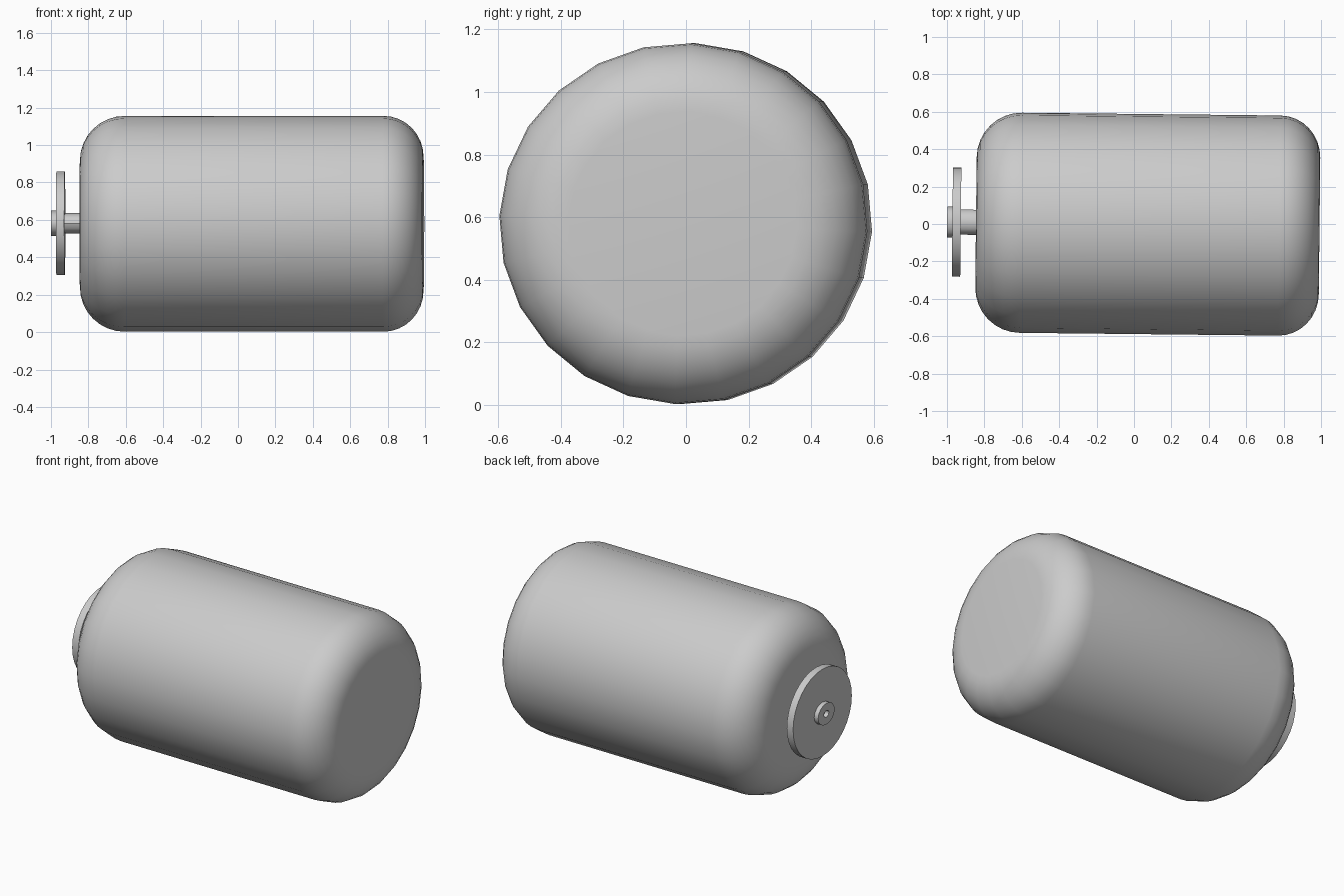
import bpy, bmesh, math

if "Cube" in bpy.data.objects:
    bpy.data.objects.remove(bpy.data.objects["Cube"])

YAW = -0.0107  # the whole roller sits slightly skewed about z


def lathe(name, profile, sides, ry=1.0, rz=1.0, z=0.58, phase=0.0):
    """Turn (x, radius) points about the x axis; radius 0 makes a pole."""
    bm = bmesh.new()
    rings = []
    for x, r in profile:
        if r == 0:
            rings.append([bm.verts.new((x, 0, 0))])
            continue
        ring = []
        for i in range(sides):
            a = phase + 2 * math.pi * i / sides
            ring.append(bm.verts.new((x, r * ry * math.cos(a), r * rz * math.sin(a))))
        rings.append(ring)
    for a, b in zip(rings, rings[1:]):
        for i in range(sides):
            j = (i + 1) % sides
            if len(a) == 1:
                bm.faces.new((a[0], b[j], b[i]))
            elif len(b) == 1:
                bm.faces.new((a[i], a[j], b[0]))
            else:
                bm.faces.new((a[i], a[j], b[j], b[i]))
    bmesh.ops.recalc_face_normals(bm, faces=bm.faces)
    me = bpy.data.meshes.new(name)
    bm.to_mesh(me)
    bm.free()
    ob = bpy.data.objects.new(name, me)
    bpy.context.collection.objects.link(ob)
    ob.location.z = z
    ob.rotation_euler.z = YAW
    bpy.ops.object.select_all(action='DESELECT')
    ob.select_set(True)
    bpy.context.view_layer.objects.active = ob
    bpy.ops.object.shade_smooth_by_angle(angle=math.radians(35))
    return ob


# Drum: straight wall between two rounded shoulders with flat ends
R, N = 1.0, 8
left, right = -0.845, 0.992
profile = [(left, 0)]
for i in range(N + 1):
    t = math.pi / 2 * i / N
    profile.append((left + 0.24 * (1 - math.cos(t)), R - 0.41 * (1 - math.sin(t))))
for i in range(N + 1):
    t = math.pi / 2 * i / N
    profile.append((right - 0.215 * (1 - math.sin(t)), R - 0.38 * (1 - math.cos(t))))
profile.append((right, 0))
lathe("drum", profile, 24, 0.589, 0.5775, 0.579, math.radians(-2.5))

# Neck between drum and flange
lathe("neck", [(-0.84, 0), (-0.84, 1), (-0.93, 1), (-0.93, 0)],
      12, 0.067, 0.054, 0.582)

# Round flange
lathe("flange", [(-0.926, 0), (-0.926, 1), (-0.971, 1), (-0.971, 0)],
      32, 0.292, 0.278, 0.582)

# Hub cap with a small blind hole
lathe("hub_cap", [(-0.965, 0), (-0.965, 1), (-0.999, 1), (-0.999, 0.3),
                  (-0.972, 0.3), (-0.972, 0)],
      16, 0.082, 0.068, 0.582)
